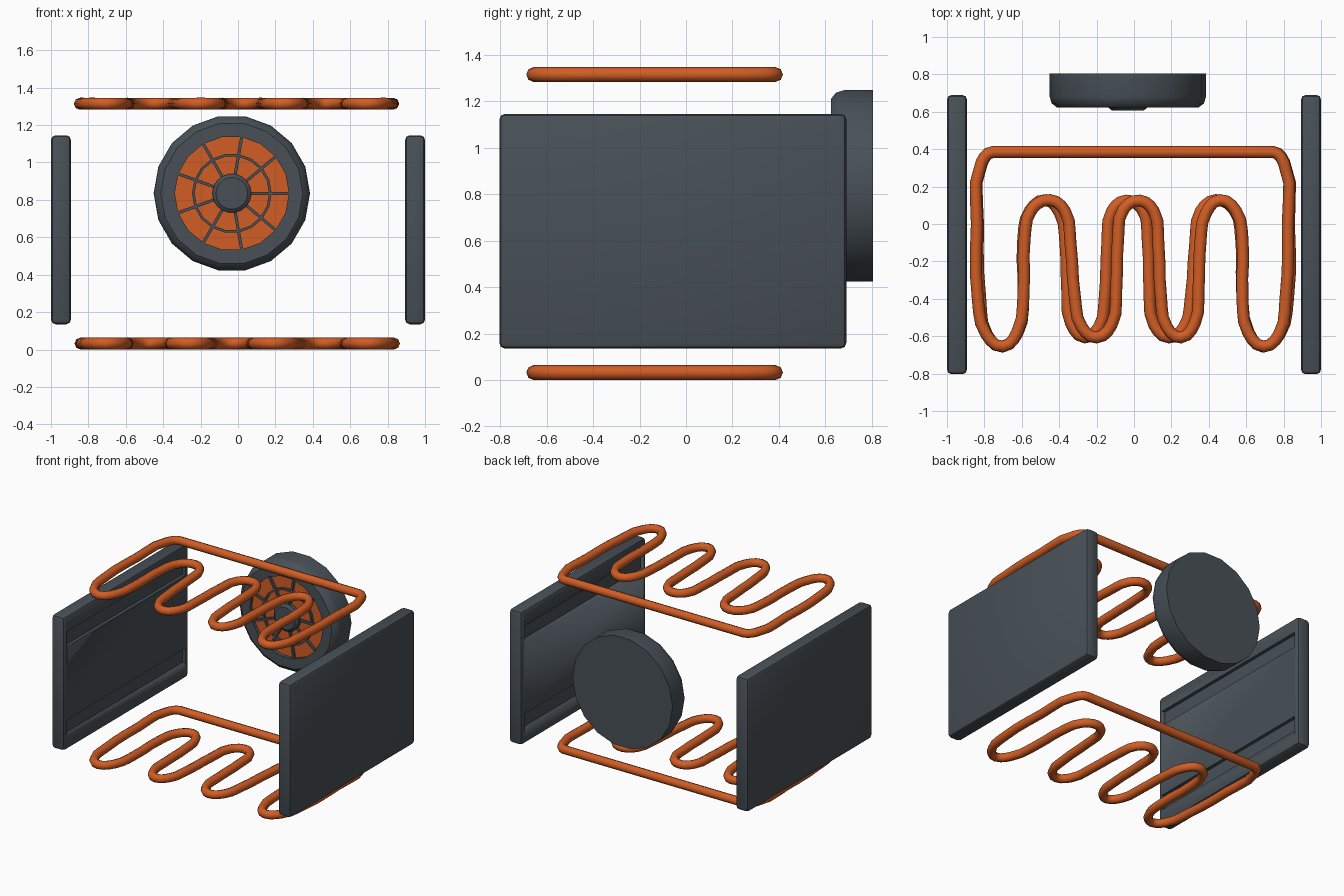
import bpy, bmesh, math
from mathutils import Matrix, Vector

if "Cube" in bpy.data.objects:
    bpy.data.objects.remove(bpy.data.objects["Cube"])


def material(name, rgb):
    m = bpy.data.materials.new(name)
    m.diffuse_color = (*rgb, 1)
    m.use_nodes = True
    m.node_tree.nodes["Principled BSDF"].inputs["Base Color"].default_value = m.diffuse_color
    return m


GREY = material("slate grey", (0.065, 0.081, 0.095))
ORANGE = material("hot orange", (0.64, 0.11, 0.018))


def finish(name, mesh, mat, angle=35):
    mesh.materials.clear()
    mesh.materials.append(mat)
    mesh.polygons.foreach_set("use_smooth", [True] * len(mesh.polygons))
    mesh.set_sharp_from_angle(angle=math.radians(angle))
    ob = bpy.data.objects.new(name, mesh)
    bpy.context.scene.collection.objects.link(ob)
    return ob


def from_bmesh(name, bm, mat, angle=35):
    bmesh.ops.recalc_face_normals(bm, faces=bm.faces)
    me = bpy.data.meshes.new(name)
    bm.to_mesh(me)
    bm.free()
    return finish(name, me, mat, angle)


def box(bm, lo, hi, bevel=0.0):
    lo, hi = Vector(lo), Vector(hi)
    mat = Matrix.Translation((lo + hi) / 2) @ Matrix.Diagonal((*(hi - lo), 1))
    bmesh.ops.create_cube(bm, size=1, matrix=mat)
    if bevel:
        bmesh.ops.bevel(bm, geom=bm.edges[:], offset=bevel, segments=2,
                        profile=0.5, affect='EDGES')


FX, FZ, SIDES = -0.033, 0.835, 18


def lathe(name, profile, mat, closed=False):
    """Turn (radius, y) points around the fan axis."""
    bm = bmesh.new()
    pts = profile + profile[:1] if closed else profile
    rings = [[bm.verts.new((FX + r * math.cos(a), y, FZ + r * math.sin(a)))
              for a in (2 * math.pi * k / SIDES for k in range(SIDES))]
             for r, y in pts]
    for a, b in zip(rings, rings[1:]):
        for k in range(SIDES):
            j = (k + 1) % SIDES
            bm.faces.new((a[k], a[j], b[j], b[k]))
    bmesh.ops.remove_doubles(bm, verts=bm.verts[:], dist=1e-5)
    return from_bmesh(name, bm, mat)


# Side panels, each with two shallow grooves on the inner face
for s, label in ((-1, "left"), (1, "right")):
    bm = bmesh.new()
    x0, x1 = sorted((s * 0.893, s * 1.0))
    box(bm, (x0, -0.803, 0.135), (x1, 0.69, 1.145), 0.025)
    panel = from_bmesh(label + "_side_panel", bm, GREY)
    bm = bmesh.new()
    x0, x1 = sorted((s * 0.85, s * 0.918))
    for z in (0.25, 0.915):
        box(bm, (x0, -0.765, z), (x1, 0.65, z + 0.115))
    cutter = from_bmesh(label + "_groove_cutter", bm, GREY)
    cutter.hide_render = True
    cutter.hide_viewport = True
    mod = panel.modifiers.new("grooves", 'BOOLEAN')
    mod.operation = 'DIFFERENCE'
    mod.solver = 'EXACT'
    mod.object = cutter

# Heating coils: a wavy loop closed by a straight bar at the back
WAVE = [(-0.755, 0.385), (-0.815, 0.33), (-0.84, 0.0), (-0.835, -0.4),
        (-0.79, -0.59), (-0.70, -0.655), (-0.625, -0.58), (-0.59, -0.35),
        (-0.585, -0.08), (-0.545, 0.08), (-0.45, 0.128), (-0.37, 0.07),
        (-0.34, -0.1), (-0.315, -0.4), (-0.28, -0.55), (-0.20, -0.607),
        (-0.12, -0.54), (-0.095, -0.35), (-0.085, -0.08), (-0.055, 0.08),
        (0.03, 0.125), (0.105, 0.07), (0.13, -0.1), (0.145, -0.4),
        (0.175, -0.55), (0.25, -0.607), (0.325, -0.53), (0.345, -0.35),
        (0.355, -0.1), (0.385, 0.06), (0.46, 0.128), (0.545, 0.07),
        (0.58, -0.08), (0.58, -0.4), (0.61, -0.58), (0.695, -0.655),
        (0.775, -0.59), (0.81, -0.4), (0.822, 0.0), (0.80, 0.33),
        (0.74, 0.385)]


def coil(name, pts, z):
    cu = bpy.data.curves.new(name, 'CURVE')
    cu.dimensions = '3D'
    cu.bevel_depth = 0.032
    cu.bevel_resolution = 2
    cu.resolution_u = 3
    sp = cu.splines.new('BEZIER')
    sp.bezier_points.add(len(pts) - 1)
    sp.use_cyclic_u = True
    for p, (x, y) in zip(sp.bezier_points, pts):
        p.co = (x, y, z)
        p.handle_left_type = p.handle_right_type = 'AUTO'
    # keep the back bar straight
    for p, side in ((sp.bezier_points[0], -1), (sp.bezier_points[-1], 1)):
        p.handle_left_type = p.handle_right_type = 'FREE'
        p.handle_left = p.co + Vector((0.03 * side, 0, 0))
        p.handle_right = p.co + Vector((-0.03 * side, 0, 0))
        if side == -1:
            p.handle_left, p.handle_right = p.co + Vector((0.03, 0, 0)), p.co + Vector((-0.03, 0, 0))
        else:
            p.handle_left, p.handle_right = p.co + Vector((0.03, 0, 0)), p.co + Vector((-0.03, 0, 0))
    tmp = bpy.data.objects.new(name + "_path", cu)
    bpy.context.scene.collection.objects.link(tmp)
    dg = bpy.context.evaluated_depsgraph_get()
    me = bpy.data.meshes.new_from_object(tmp.evaluated_get(dg))
    bpy.data.objects.remove(tmp)
    finish(name, me, ORANGE, 60)


coil("upper_heating_coil", WAVE, 1.314)
coil("lower_heating_coil", [(-0.012 - x, y) for x, y in reversed(WAVE)], 0.032)

# Fan housing with rounded front rim, flat back and recessed face
lathe("fan_housing", [(0, 0.805), (0.418, 0.805), (0.418, 0.68), (0.407, 0.645),
                      (0.38, 0.624), (0.305, 0.624), (0.305, 0.66)], GREY)
lathe("fan_glow_disc", [(0, 0.65), (0.306, 0.65)], ORANGE)
lathe("fan_hub", [(0, 0.607), (0.085, 0.607), (0.104, 0.622), (0.104, 0.66)], GREY)
lathe("fan_grille_ring", [(0.199, 0.632), (0.213, 0.632), (0.213, 0.655),
                          (0.199, 0.655)], GREY, closed=True)

# Nine grille spokes
bm = bmesh.new()
for k in range(9):
    old = set(bm.verts)
    box(bm, (0.09, 0.632, -0.008), (0.31, 0.655, 0.008))
    new = [v for v in bm.verts if v not in old]
    bmesh.ops.transform(bm, verts=new, matrix=Matrix.Translation((FX, 0, FZ))
                        @ Matrix.Rotation(-math.radians(40 * k), 4, 'Y'))
from_bmesh("fan_grille_spokes", bm, GREY)
